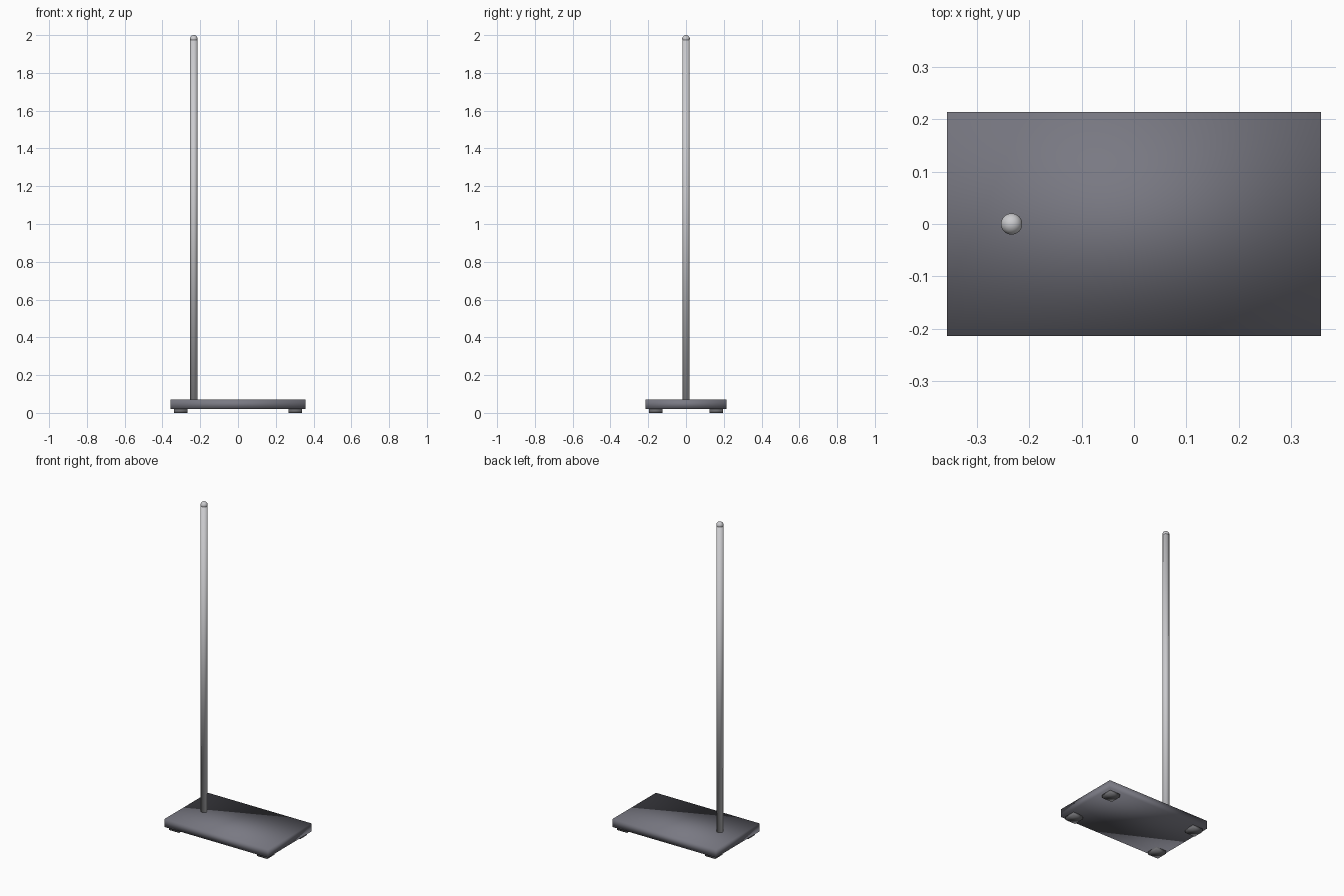
import bpy

if "Cube" in bpy.data.objects:
    bpy.data.objects.remove(bpy.data.objects["Cube"])


def material(name, rgb):
    m = bpy.data.materials.new(name)
    m.diffuse_color = (*rgb, 1)
    m.use_nodes = True
    m.node_tree.nodes["Principled BSDF"].inputs["Base Color"].default_value = m.diffuse_color
    return m


base_grey = material("slate grey", (0.19, 0.19, 0.225))
foot_grey = material("rubber grey", (0.15, 0.15, 0.16))
steel = material("light steel", (0.60, 0.60, 0.62))


def finish(name, mat):
    ob = bpy.context.object
    ob.name = name
    ob.data.materials.append(mat)
    bpy.ops.object.transform_apply(location=False, rotation=False, scale=True)
    bpy.ops.object.shade_smooth()
    return ob


def box(name, centre, size, mat):
    bpy.ops.mesh.primitive_cube_add(size=1, location=centre)
    bpy.context.object.scale = size
    return finish(name, mat)


# Base plate
box("base_plate", (0, 0, 0.045), (0.714, 0.428, 0.05), base_grey)

# Four square feet under the corners
for sx, side in ((-1, "left"), (1, "right")):
    for sy, end in ((-1, "front"), (1, "back")):
        box(f"foot_{end}_{side}", (sx * 0.304, sy * 0.161, 0.01),
            (0.071, 0.071, 0.02), foot_grey)

# Upright rod, standing on the plate
ROD_X, ROD_TOP = -0.234, 1.98
bpy.ops.mesh.primitive_cylinder_add(vertices=32, radius=0.0195, depth=ROD_TOP - 0.07,
                                    location=(ROD_X, 0, (ROD_TOP + 0.07) / 2))
finish("upright_rod", steel)

# Rounded tip
bpy.ops.mesh.primitive_uv_sphere_add(segments=32, ring_count=16, radius=0.0203,
                                     location=(ROD_X, 0, 2 - 0.0203))
finish("rod_tip", steel)
